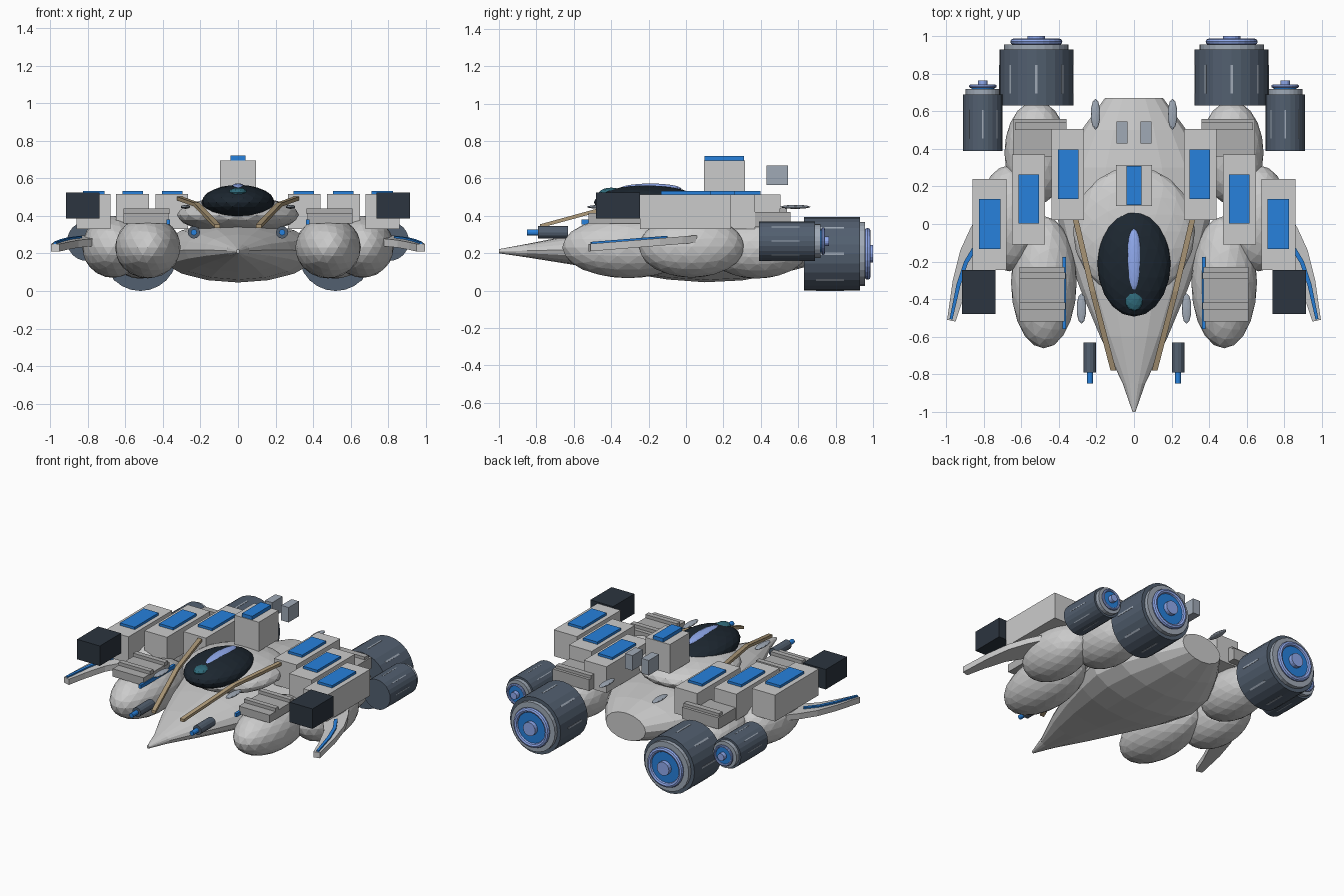
import bpy, bmesh, math
from mathutils import Vector

if "Cube" in bpy.data.objects:
    bpy.data.objects.remove(bpy.data.objects["Cube"])


def mat(name, r, g, b):
    m = bpy.data.materials.new(name)
    m.diffuse_color = (r, g, b, 1)
    m.use_nodes = True
    m.node_tree.nodes["Principled BSDF"].inputs["Base Color"].default_value = m.diffuse_color
    return m


DARK = mat("dark_panel", 0.025, 0.035, 0.05)
GLASS = mat("canopy_glass", 0.012, 0.02, 0.03)
STEEL = mat("engine_steel", 0.085, 0.115, 0.16)
BLUE = mat("blue_glow", 0.02, 0.22, 0.72)
PALE = mat("pale_blue", 0.28, 0.4, 0.85)
TEAL = mat("teal", 0.03, 0.15, 0.2)
GOLD = mat("gold_trim", 0.42, 0.32, 0.19)
SLATE = mat("slate", 0.35, 0.4, 0.47)
TRIM = mat("grey_trim", 0.43, 0.43, 0.43)


def finish(o, name, m=None):
    o.name = name
    if m:
        o.data.materials.append(m)
    return o


def mesh(name, verts, faces, m=None):
    me = bpy.data.meshes.new(name)
    me.from_pydata(verts, [], faces)
    bm = bmesh.new()
    bm.from_mesh(me)
    bmesh.ops.recalc_face_normals(bm, faces=bm.faces)
    bm.to_mesh(me)
    bm.free()
    o = bpy.data.objects.new(name, me)
    bpy.context.collection.objects.link(o)
    return finish(o, name, m)


def box(name, x, y, z, m=None):
    """Box from (min, max) ranges."""
    v = [(a, b, c) for a in x for b in y for c in z]
    f = [(0, 1, 3, 2), (4, 6, 7, 5), (0, 4, 5, 1), (2, 3, 7, 6), (0, 2, 6, 4), (1, 5, 7, 3)]
    return mesh(name, v, f, m)


def sbox(name, s, x, y, z, m=None):
    return box(name, sorted((s * x[0], s * x[1])), y, z, m)


def ball(name, c, r, m=None, sub=3):
    bpy.ops.mesh.primitive_ico_sphere_add(subdivisions=sub, radius=1, location=c)
    o = bpy.context.object
    o.scale = r
    return finish(o, name, m)


def cyl(name, x, z, y0, y1, r, m=None, n=24):
    bpy.ops.mesh.primitive_cylinder_add(vertices=n, radius=r, depth=y1 - y0,
                                        location=(x, (y0 + y1) / 2, z),
                                        rotation=(math.pi / 2, 0, 0))
    return finish(bpy.context.object, name, m)


def ring(name, x, y, z, R, r, m):
    bpy.ops.mesh.primitive_torus_add(major_radius=R, minor_radius=r, major_segments=24,
                                     minor_segments=8, location=(x, y, z),
                                     rotation=(math.pi / 2, 0, 0))
    return finish(bpy.context.object, name, m)


def engine(name, x, z, y0, y1, end, r):
    """Casing, stepped collar, glow ring, hub and side slots."""
    d = end - y1
    cyl(name + "_casing", x, z, y0, y1, r, STEEL)
    cyl(name + "_collar", x, z, y1, y1 + d * .38, r * .87, SLATE)
    ring(name + "_ring", x, y1 + d * .58, z, r * .62, r * .085, PALE)
    cyl(name + "_glow", x, z, y1, y1 + d * .6, r * .58, BLUE)
    cyl(name + "_hub", x, z, y1, end, r * .24, PALE, 16)
    L = y1 - y0
    for k in range(8):
        a = k * math.pi / 4 + math.pi / 2
        o = box(name + "_slot", (-.03 * r, .03 * r), (y0 + L * .22, y0 + L * .72),
                (r * .97, r * 1.005), SLATE)
        o.rotation_euler = (0, a, 0)
        o.location = (x, 0, z)


def prism(name, s, pts, zf, lo, hi, m=None):
    """Plan outline extruded between two sloping surfaces."""
    n = len(pts)
    v = [(s * x, y, zf(y) + h) for h in (lo, hi) for x, y in pts]
    f = [tuple(range(n)), tuple(range(n, 2 * n))]
    f += [(i, (i + 1) % n, n + (i + 1) % n, n + i) for i in range(n)]
    return mesh(name, v, f, m)


# Fuselage: lofted ellipses (y, half width, bottom, top)
secs = [(-1, .008, .2, .222), (-.85, .06, .178, .25), (-.6, .18, .138, .3), (-.35, .285, .1, .335),
        (-.1, .375, .06, .36), (.1, .425, .045, .37), (.3, .39, .055, .37), (.5, .28, .09, .355),
        (.67, .155, .135, .325)]
N = 16
verts, faces = [], []
for y, w, lo, hi in secs:
    for i in range(N):
        a = 2 * math.pi * i / N
        verts.append((w * math.cos(a), y, (lo + hi) / 2 + (hi - lo) / 2 * math.sin(a)))
for j in range(len(secs) - 1):
    for i in range(N):
        k = (i + 1) % N
        faces.append((j * N + i, j * N + k, j * N + N + k, j * N + N + i))
faces += [tuple(range(N)), tuple(range(len(verts) - N, len(verts)))]
mesh("fuselage", verts, faces)

# Upper hull and canopy
ball("upper_hull", (0, -.04, .405), (.325, .345, .098))
ball("canopy", (0, -.21, .472), (.195, .283, .093), GLASS)
ball("canopy_stripe", (0, -.19, .545), (.042, .165, .028), PALE)
ball("canopy_mark", (0, -.4, .525), (.05, .065, .026), TEAL, 2)

# Central turret box
box("centre_box", (-.095, .095), (.095, .315), (.49, .695))
box("centre_box_panel", (-.04, .04), (.1, .31), (.69, .72), BLUE)

for s in (-1, 1):
    # Pods
    ball("front_pod", (s * .48, -.31, .232), (.175, .352, .165))
    ball("outer_pod", (s * .665, .03, .235), (.165, .282, .165))
    ball("rear_pod", (s * .52, .38, .225), (.17, .275, .16))

    # Engines
    engine("main_engine", s * .52, .197, .63, .93, 1.0, .197)
    engine("small_engine", s * .805, .265, .39, .69, .765, .105)

    # Missile boxes with blue panels
    for x0, x1, y0, y1 in ((.265, .44, .022, .505), (.475, .65, -.11, .37), (.68, .86, -.245, .24)):
        sbox("launcher_box", s, (x0, x1), (y0, y1), (.33, .515))
        sbox("launcher_panel", s, (x0 + .03, x1 - .035), (y0 + .112, y1 - .107), (.51, .532), BLUE)
    sbox("dark_box", s, (.738, .915), (-.48, -.245), (.385, .525), DARK)
    sbox("rear_block", s, (.035, .092), (.43, .545), (.565, .67), SLATE)

    # Vent plates on the pods
    sbox("front_vent", s, (.37, .61), (-.52, -.23), (.36, .415), TRIM)
    for y in (-.275, -.437):
        sbox("front_vent_bar", s, (.365, .61), (y - .018, y + .018), (.41, .438), TRIM)
    sbox("front_vent_light", s, (.363, .382), (-.56, -.175), (.355, .38), BLUE)
    sbox("rear_vent", s, (.36, .645), (.36, .56), (.34, .42), TRIM)
    sbox("rear_vent_bar", s, (.36, .635), (.5, .54), (.41, .44), TRIM)

    # Side fins with blue stripe
    slope = lambda y: .25 + .04 * (y + .02) / .5
    fin = [(.82, .06), (.87, -.02), (.925, -.14), (.965, -.3), (.995, -.51), (.95, -.52),
           (.91, -.4), (.85, -.26), (.74, -.12)]
    prism("fin", s, fin, slope, 0, .04)
    stripe = [(.845, -.1), (.905, -.2), (.945, -.32), (.982, -.505), (.967, -.51),
              (.925, -.33), (.885, -.21), (.83, -.12)]
    prism("fin_stripe", s, stripe, slope, .03, .05, BLUE)

    # Gold canopy rails, bent at the middle
    path = [(.11, -.78, .345), (.22, -.36, .46), (.31, .02, .492)]
    w, t = .015, .01
    v = [(s * (x + dx), y, z + dz) for x, y, z in path
         for dx, dz in ((-w, -t), (w, -t), (w, t), (-w, t))]
    f = [(0, 1, 2, 3), (8, 9, 10, 11)]
    f += [(j + i, j + (i + 1) % 4, j + 4 + (i + 1) % 4, j + 4 + i) for j in (0, 4) for i in range(4)]
    mesh("gold_rail", v, f, GOLD)

    # Nose guns
    cyl("gun_body", s * .235, .312, -.79, -.63, .033, STEEL, 12)
    cyl("gun_tip", s * .235, .312, -.85, -.78, .016, BLUE, 12)

    # Thin oval discs
    for x, y in ((.28, -.45), (.225, -.13), (.205, .585)):
        ball("oval_disc", (s * x, y, .448), (.026, .082, .011), SLATE, 2)
